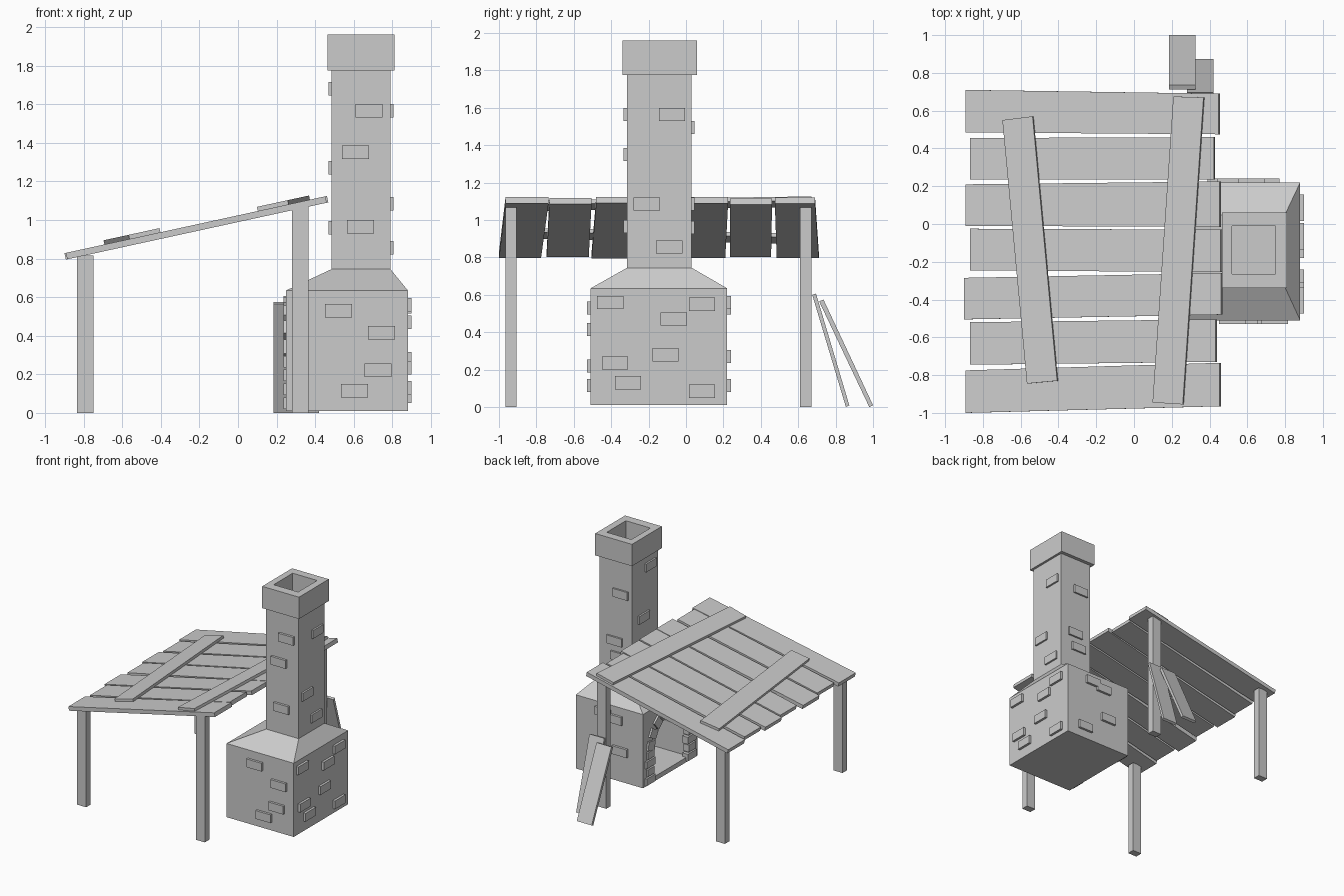
import bpy, bmesh
from math import sin, cos, pi
from mathutils import Vector, Matrix

if "Cube" in bpy.data.objects:
    bpy.data.objects.remove(bpy.data.objects["Cube"])


def finish(name, bm):
    bmesh.ops.recalc_face_normals(bm, faces=bm.faces)
    me = bpy.data.meshes.new(name)
    bm.to_mesh(me)
    bm.free()
    ob = bpy.data.objects.new(name, me)
    bpy.context.collection.objects.link(ob)
    return ob


def prism(name, pts, offset):
    """Extrude a planar outline along an offset vector."""
    bm = bmesh.new()
    off = Vector(offset)
    a = [bm.verts.new(p) for p in pts]
    b = [bm.verts.new(Vector(p) + off) for p in pts]
    bm.faces.new(a)
    bm.faces.new(b[::-1])
    n = len(a)
    for i in range(n):
        j = (i + 1) % n
        bm.faces.new((a[i], a[j], b[j], b[i]))
    return finish(name, bm)


def add_box(bm, centre, size, rot_x=0):
    m = Matrix.Translation(centre) @ Matrix.Rotation(rot_x, 4, 'X') @ Matrix.Diagonal((*size, 1))
    bmesh.ops.create_cube(bm, size=1, matrix=m)


# Furnace body, shoulder, chimney, cap and flue as one lofted shell
rings = [(.25, .88, -.51, .22, .01), (.25, .88, -.51, .22, .635),
         (.485, .79, -.315, .03, .745), (.485, .79, -.315, .03, 1.775),
         (.465, .81, -.34, .06, 1.775), (.465, .81, -.34, .06, 1.96),
         (.52, .75, -.265, -.01, 1.96), (.52, .75, -.265, -.01, 1.5)]
bm = bmesh.new()
loops = [[bm.verts.new((x, y, z)) for x, y in ((x0, y0), (x1, y0), (x1, y1), (x0, y1))]
         for x0, x1, y0, y1, z in rings]
for lo, hi in zip(loops, loops[1:]):
    for i in range(4):
        j = (i + 1) % 4
        bm.faces.new((lo[i], lo[j], hi[j], hi[i]))
bm.faces.new(loops[0][::-1])
bm.faces.new(loops[-1])
furnace = finish("furnace_and_chimney", bm)

# Arched firebox opening on the -x side
CY, SPRING, R = -.145, .29, .245
arch = [(.1, CY - R, .05), (.1, CY + R, .05)]
arch += [(.1, CY + R * cos(pi * i / 8), SPRING + R * sin(pi * i / 8)) for i in range(9)]
cutter = prism("firebox_cutter", arch, (.68, 0, 0))
cutter.hide_render = True
cutter.hide_viewport = True
mod = furnace.modifiers.new("firebox", 'BOOLEAN')
mod.object = cutter
mod.solver = 'EXACT'

# Bricks around the opening
bm = bmesh.new()
for side in (-1, 1):
    for i in range(4):
        w = .09 if i % 2 else .12
        add_box(bm, (.26, CY + side * (R + .03), .05 + i * .072), (.05, w, .06))
for i in range(9):
    a = pi * (i + .5) / 9
    add_box(bm, (.26, CY + (R + .025) * cos(a), SPRING + (R + .025) * sin(a)),
            (.05, .09, .075), a)
finish("arch_bricks", bm)

# Scattered raised bricks: (position along face, height)
W, H, D = .14, .07, .04
faces = {
    ("x", .88, .785): [(-.405, .56), (-.065, .47), (.085, .55), (-.11, .28), (-.38, .235),
                       (-.31, .13), (.085, .085), (-.075, 1.565), (-.21, 1.085), (-.09, .855)],
    ("x", .25, .49): [(-.21, 1.68), (-.12, 1.27), (-.2, .96)],
    ("y", -.51, -.315): [(.52, .53), (.745, .415), (.725, .22), (.605, .115),
                         (.68, 1.565), (.61, 1.35), (.635, .965)],
    ("y", .22, .025): [(.62, .56), (.51, .53), (.46, .27), (.7, .115),
                       (.59, 1.495), (.645, 1.085), (.61, .96)],
}
bm = bmesh.new()
for (axis, base, shaft), spots in faces.items():
    for u, z in spots:
        p = base if z < .7 else shaft
        if axis == "x":
            add_box(bm, (p, u, z), (D, W, H))
        else:
            add_box(bm, (u, p, z), (W, D, H))
finish("wall_bricks", bm)

# Roof posts
for name, x, top in (("low", -.792, .815), ("high", .322, 1.07)):
    for side, y in (("front", -.935), ("back", .64)):
        bm = bmesh.new()
        add_box(bm, (x, y, top / 2), (.085, .06, top))
        finish(f"{name}_{side}_post", bm)

# Sloped roof
SLOPE = .218
NORMAL = Vector((-SLOPE, 0, 1)).normalized()


def roof_quad(name, pts, lift, thick):
    prism(name, [Vector((x, y, .795 + SLOPE * (x + .89))) + NORMAL * lift for x, y in pts],
          NORMAL * thick)


# Planks: x ends, then low/high y at the left and right end
planks = [(-.885, .455, .485, .71, .475, .69), (-.86, .43, .235, .455, .235, .46),
          (-.885, .46, -.01, .21, -.015, .225), (-.86, .465, -.245, -.025, -.255, -.03),
          (-.892, .468, -.505, -.285, -.48, -.26), (-.86, .44, -.745, -.52, -.73, -.505),
          (-.885, .46, -1.0, -.775, -.965, -.735)]
for i, (x0, x1, a, b, c, d) in enumerate(planks):
    roof_quad(f"roof_plank_{i + 1}", [(x0, a), (x1, c), (x1, d), (x0, b)], 0, .034)
roof_quad("low_batten", [(-.685, .55), (-.525, .57), (-.395, -.83), (-.555, -.845)], .034, .022)
roof_quad("high_batten", [(.22, .675), (.38, .67), (.27, -.955), (.11, -.945)], .034, .022)

# Spare planks leaning against the back post: x range, side profile in y,z
for i, (x0, x1, prof) in enumerate((
        (.28, .42, [(.675, .6), (.695, .607), (.873, .01), (.855, .0)]),
        (.185, .325, [(.712, .565), (.735, .575), (1.0, .01), (.98, .0)]))):
    prism(f"leaning_plank_{i + 1}", [(x0, y, z) for y, z in prof], (x1 - x0, 0, 0))
